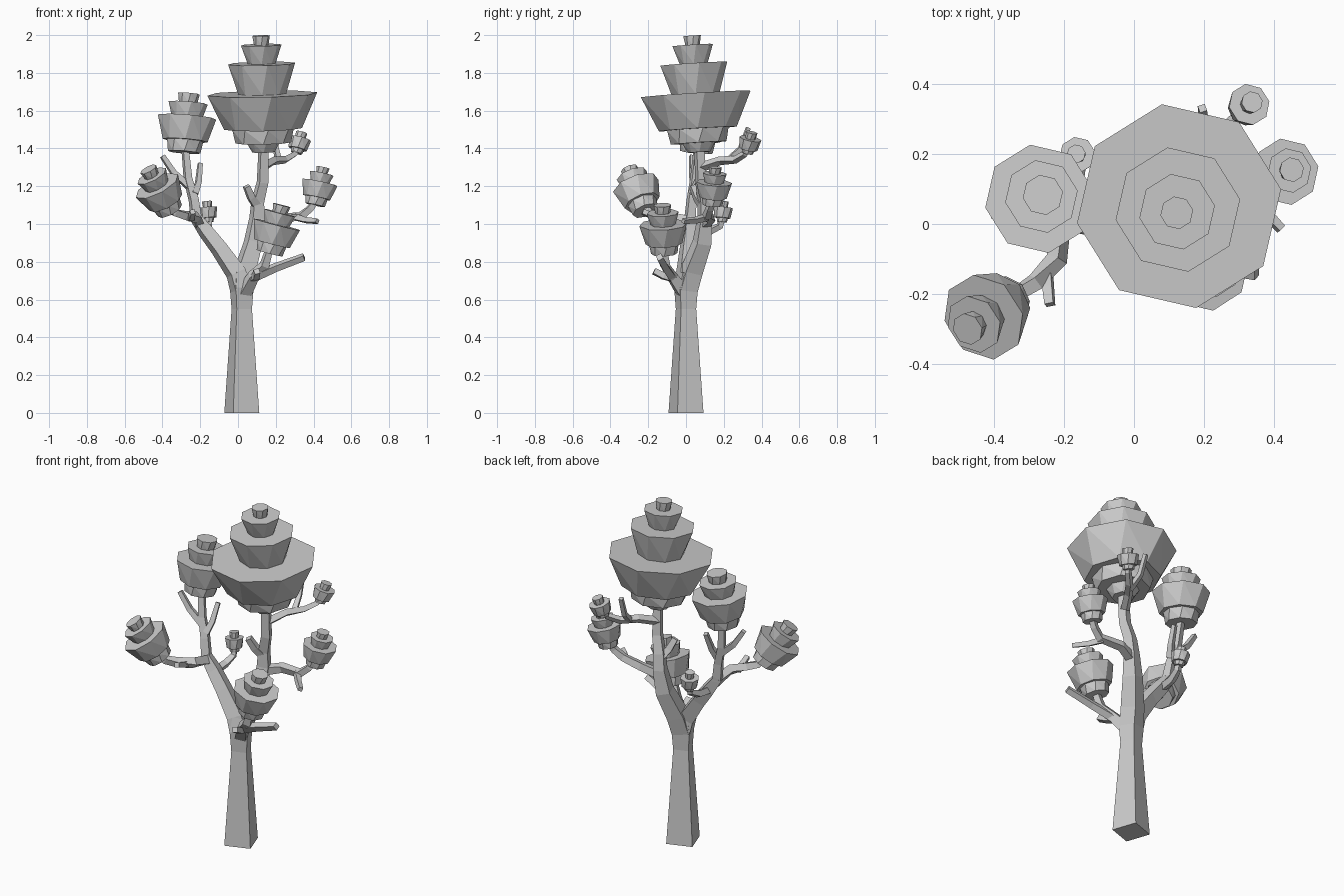
import bpy, bmesh, math
from mathutils import Vector

cube = bpy.data.objects.get("Cube")
if cube:
    bpy.data.objects.remove(cube, do_unlink=True)

# One plain grey for the whole tree
grey = bpy.data.materials.new("light_grey")
grey.use_nodes = True
color = (0.6, 0.6, 0.6, 1)
grey.diffuse_color = color
grey.node_tree.nodes["Principled BSDF"].inputs["Base Color"].default_value = color


def ring(bm, center, axis, radius, sides, phase):
    """Regular polygon of vertices, perpendicular to an axis."""
    turn = Vector((0, 0, 1)).rotation_difference(axis)
    verts = []
    for i in range(sides):
        a = math.radians(phase) + math.tau * i / sides
        offset = turn @ Vector((math.cos(a), math.sin(a), 0))
        verts.append(bm.verts.new(center + offset * radius))
    return verts


def skin(bm, rings):
    """Bridge successive rings and close both ends."""
    for low, high in zip(rings, rings[1:]):
        n = len(low)
        for i in range(n):
            j = (i + 1) % n
            bm.faces.new((low[i], low[j], high[j], high[i]))
    bm.faces.new(rings[0][::-1])
    bm.faces.new(rings[-1])


def finish(bm, name):
    mesh = bpy.data.meshes.new(name)
    bm.to_mesh(mesh)
    bm.free()
    mesh.materials.append(grey)
    obj = bpy.data.objects.new(name, mesh)
    bpy.context.collection.objects.link(obj)


def limb(name, radii, *points, flat_base=False):
    """Square branch through points, tapering between two radii or a list."""
    pts = [Vector(p) for p in points]
    last = len(pts) - 1
    if len(radii) == 2:
        radii = [radii[0] + (radii[1] - radii[0]) * i / last for i in range(last + 1)]
    bm = bmesh.new()
    rings = []
    for i, p in enumerate(pts):
        before = (p - pts[i - 1]).normalized() if i else Vector()
        after = (pts[i + 1] - p).normalized() if i < last else Vector()
        axis = Vector((0, 0, 1)) if flat_base and i == 0 else before + after
        rings.append(ring(bm, p, axis.normalized(), radii[i], 4, -26))
    skin(bm, rings)
    finish(bm, name)


# Foliage tiers: start and end along the axis, lower and upper radius
CROWN = ((0, .08, .2, .3), (.08, .2, .5, .56), (.2, .5, .7, 1),
         (.5, .76, .43, .61), (.76, .92, .25, .37), (.92, 1, .13, .16))
MEDIUM = ((0, .2, .55, .62), (.2, .6, .76, 1), (.6, .84, .52, .67), (.84, 1, .31, .37))
SMALL = ((0, .2, .5, .58), (.2, .7, .82, 1), (.7, 1, .45, .52))


def foliage(name, tiers, base, top, radius):
    """Stack of flared octagonal drums, slightly twisted."""
    base, top = Vector(base), Vector(top)
    axis = (top - base).normalized()
    bm = bmesh.new()
    for t0, t1, r0, r1 in tiers:
        skin(bm, [ring(bm, base.lerp(top, t0), axis, r0 * radius, 8, 0),
                  ring(bm, base.lerp(top, t1), axis, r1 * radius, 8, 9.5)])
    bmesh.ops.triangulate(bm, faces=[f for f in bm.faces if len(f.verts) == 4])
    finish(bm, name)


# Trunk and the two main limbs
limb("trunk", (.103, .06, .07, .06), (.02, 0, 0), (.02, 0, .55), (.02, 0, .66),
     (.02, .01, .74), flat_base=True)
limb("right_main_limb", (.066, .06, .05, .045, .033), (.02, 0, .64), (-.01, 0, .74),
     (-.1, .01, .87), (-.17, .02, .96), (-.23, .02, 1.04))
limb("left_main_limb", (.066, .066, .056, .045, .038, .034, .03), (.02, 0, .64),
     (.035, .03, .75), (.08, .085, .9), (.1, .1, 1.03), (.105, .095, 1.12),
     (.13, .08, 1.22), (.135, .07, 1.4))

# Branches on the model's right
limb("upper_right_branch", (.034, .022), (-.22, .02, 1.02), (-.235, .03, 1.13),
     (-.265, .045, 1.24), (-.28, .06, 1.4))
limb("upper_right_stub", (.024, .016), (-.23, .03, 1.16), (-.21, .06, 1.22), (-.2, .1, 1.32))
limb("upper_right_outer_stub", (.024, .017), (-.25, .04, 1.19), (-.34, .035, 1.27),
     (-.4, .03, 1.36))
limb("front_right_branch", (.034, .022), (-.21, .02, 1.01), (-.22, -.1, 1.035),
     (-.28, -.165, 1.045), (-.335, -.2, 1.06), (-.37, -.22, 1.1))
limb("front_right_stub", (.022, .018), (-.25, -.13, 1.03), (-.245, -.18, 1.045),
     (-.24, -.23, 1.065))
limb("back_right_branch", (.026, .018), (-.17, .02, .95), (-.165, .12, .96),
     (-.155, .18, .99), (-.155, .19, 1.03))

# Branches at the front
limb("front_branch", (.045, .036, .03, .022), (.03, -.01, .63), (.08, -.07, .72),
     (.14, -.11, .78), (.167, -.12, .87))
limb("front_stub", (.026, .021), (.075, -.06, .71), (.095, -.12, .725), (.1, -.17, .75))
limb("front_long_stub", (.028, .022), (.085, -.075, .72), (.2, -.11, .77), (.35, -.14, .825))

# Branches on the model's left
limb("left_branch", (.032, .02), (.1, .1, 1.0), (.2, .13, 1.03), (.33, .11, 1.04),
     (.38, .125, 1.08), (.41, .14, 1.12))
limb("left_long_stub", (.022, .016), (.31, .11, 1.035), (.36, .05, 1.02), (.42, -.015, 1.015))
limb("inner_stub", (.03, .022), (.105, .095, 1.09), (.07, .06, 1.14), (.045, .035, 1.2))
limb("back_left_branch", (.026, .016), (.13, .08, 1.3), (.19, .18, 1.335),
     (.25, .26, 1.34), (.3, .31, 1.37), (.312, .322, 1.4))
limb("back_left_stub", (.02, .015), (.215, .22, 1.335), (.2, .29, 1.4), (.195, .33, 1.51))

# Foliage
foliage("crown_foliage", CROWN, (.135, .07, 1.38), (.122, .032, 1.997), .295)
foliage("upper_right_foliage", MEDIUM, (-.285, .055, 1.38), (-.26, .083, 1.69), .157)
foliage("front_right_foliage", MEDIUM, (-.36, -.215, 1.07), (-.475, -.3, 1.29), .128)
foliage("front_foliage", MEDIUM, (.167, -.115, .845), (.232, -.125, 1.1), .128)
foliage("left_foliage", MEDIUM, (.408, .14, 1.1), (.45, .155, 1.3), .096)
foliage("back_left_foliage", SMALL, (.31, .325, 1.375), (.337, .348, 1.485), .06)
foliage("back_right_foliage", SMALL, (-.155, .19, 1.01), (-.165, .2, 1.12), .052)
